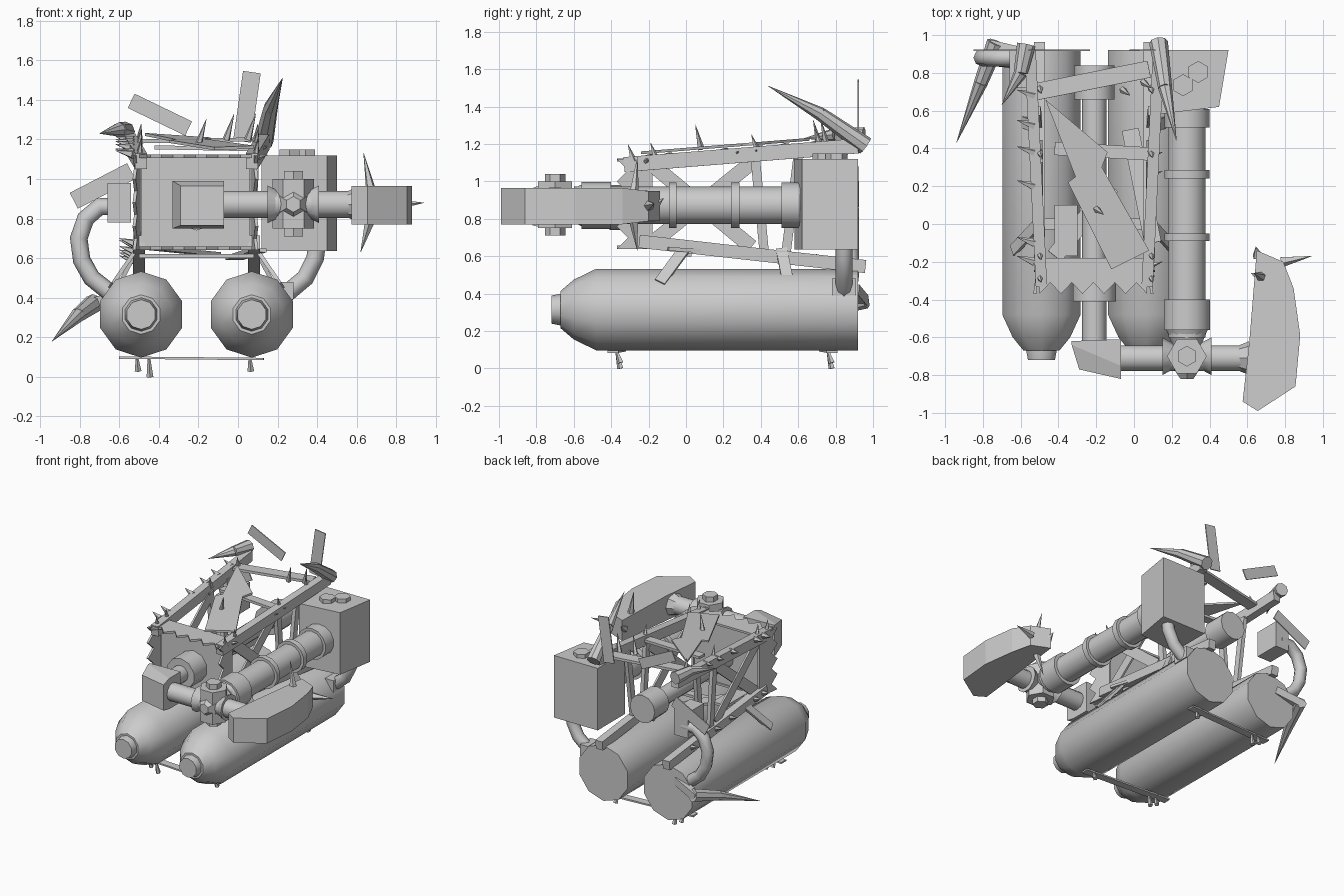
import bpy, bmesh, math
from mathutils import Vector, Matrix

grey = bpy.data.materials.new("scrap_grey")
grey.diffuse_color = (0.6, 0.6, 0.6, 1)


def finish(name, bm, smooth=False):
    bmesh.ops.recalc_face_normals(bm, faces=bm.faces)
    me = bpy.data.meshes.new(name)
    bm.to_mesh(me)
    bm.free()
    me.materials.append(grey)
    ob = bpy.data.objects.new(name, me)
    bpy.context.collection.objects.link(ob)
    if smooth:
        bpy.ops.object.select_all(action='DESELECT')
        ob.select_set(True)
        bpy.context.view_layer.objects.active = ob
        bpy.ops.object.shade_smooth_by_angle(angle=math.radians(40))
    return ob


def frame(a, b, hint):
    """Matrix with z along a->b, x near the hint, at the midpoint."""
    a, b = Vector(a), Vector(b)
    z = (b - a).normalized()
    x = Vector(hint)
    x = (x - z * x.dot(z)).normalized()
    m = Matrix((x, z.cross(x), z)).transposed().to_4x4()
    m.translation = (a + b) / 2
    return m, (b - a).length


def rod(name, a, b, r1, r2=None, n=12, hint=None, smooth=True):
    d = Vector(b) - Vector(a)
    if hint is None:
        hint = (0, 0, 1) if abs(d.z) < 0.8 * d.length else (1, 0, 0)
    m, length = frame(a, b, hint)
    bm = bmesh.new()
    bmesh.ops.create_cone(bm, cap_ends=True, segments=n, radius1=r1,
                          radius2=r1 if r2 is None else r2, depth=length, matrix=m)
    return finish(name, bm, smooth)


def plank(name, a, b, w, t, hint):
    m, length = frame(a, b, hint)
    bm = bmesh.new()
    bmesh.ops.create_cube(bm, size=1, matrix=m @ Matrix.Diagonal((w, t, length, 1)))
    return finish(name, bm)


def loft(name, loops, smooth=False):
    """Skin matching closed loops and cap both ends."""
    bm = bmesh.new()
    rings = [[bm.verts.new(p) for p in lp] for lp in loops]
    n = len(rings[0])
    for r, s in zip(rings, rings[1:]):
        for i in range(n):
            bm.faces.new((r[i], r[(i + 1) % n], s[(i + 1) % n], s[i]))
    bm.faces.new(rings[0])
    bm.faces.new(rings[-1])
    return finish(name, bm, smooth)


def lathe_y(name, x, z, prof, n=10, smooth=True):
    return loft(name, [[(x + r * math.sin(math.tau * i / n), y, z + r * math.cos(math.tau * i / n))
                        for i in range(n)] for y, r in prof], smooth)


def box(name, x0, x1, y0, y1, z0, z1):
    return loft(name, [[(x0, y0, z), (x1, y0, z), (x1, y1, z), (x0, y1, z)] for z in (z0, z1)])


def hose(name, pts, r):
    cu = bpy.data.curves.new(name, 'CURVE')
    cu.dimensions = '3D'
    cu.bevel_depth, cu.bevel_resolution, cu.use_fill_caps = r, 2, True
    sp = cu.splines.new('POLY')
    sp.points.add(len(pts) - 1)
    for p, c in zip(sp.points, pts):
        p.co = (*c, 1)
    cu.materials.append(grey)
    bpy.context.collection.objects.link(bpy.data.objects.new(name, cu))


def spike(a, d, r=0.02, n=5):
    a = Vector(a)
    rod("small_spike", a, a + Vector(d), r, 0.001, n, smooth=False)


# Twin tanks with nozzles
for x in (-0.49, 0.07):
    lathe_y("tank", x, 0.315, [(0.92, 0.218), (-0.48, 0.218), (-0.6, 0.16), (-0.67, 0.10)])
    lathe_y("tank_nozzle", x, 0.315, [(-0.6, 0.085), (-0.67, 0.085), (-0.72, 0.075)])

# Straps under the tanks, with downward studs
for y, tilt in ((-0.37, 0.02), (0.76, -0.02)):
    plank("tank_strap", (-0.6, y + tilt, 0.097), (0.13, y - tilt, 0.09), 0.06, 0.012, (0, 1, 0))
    for x, dz in ((-0.51, -0.06), (-0.45, -0.09), (0.06, -0.06)):
        rod("strap_stud", (x, y, 0.09), (x + 0.005, y + 0.02, 0.09 + dz), 0.008, 0.018, 5, smooth=False)

# Cargo box at the rear right, with hex bolts
loft("rear_box", [[(0.12, 0.58, z), (0.45, 0.62, z), (0.5, 0.92, z), (0.12, 0.92, z)] for z in (0.635, 1.12)])
for x, y in ((0.34, 0.805), (0.26, 0.735)):
    rod("box_bolt", (x, y, 1.11), (x, y, 1.15), 0.058, n=6, smooth=False)

# Long right pipe with collars
PX, PZ = 0.28, 0.872
lathe_y("arm_pipe", PX, PZ, [(0.62, 0.1), (-0.6, 0.1)], 14)
for y0, y1, r in ((0.51, 0.61, 0.122), (0.24, 0.285, 0.122), (-0.09, -0.05, 0.122), (-0.56, -0.4, 0.125)):
    lathe_y("pipe_collar", PX, PZ, [(y0, r), (y1, r)], 14)
lathe_y("pipe_taper", PX, PZ, [(-0.56, 0.11), (-0.68, 0.06)], 12)

# Cross joint at the end of the pipe
rod("joint_hub", (PX, -0.7, 0.75), (PX, -0.7, 1.0), 0.105, n=6, hint=(0, 1, 0), smooth=False)
rod("joint_cap", (PX, -0.7, 0.71), (PX, -0.7, 1.04), 0.055, n=6, smooth=False)
rod("cross_pipe", (-0.1, -0.71, PZ), (0.62, -0.71, PZ), 0.068)
for s in (-1, 1):
    rod("joint_cone", (PX + s * 0.13, -0.7, PZ), (PX, -0.7, PZ), 0.1, 0.03, 10)
lathe_y("joint_front", PX, PZ, [(-0.7, 0.13), (-0.82, 0.04)], 6, False)
rod("arm_flange", (0.55, -0.71, PZ), (0.61, -0.71, PZ), 0.065, 0.09, 8)

# Left weight block
loft("left_block", [
    [(-0.33, -0.62, 0.75), (-0.07, -0.61, 0.75), (-0.07, -0.61, 0.99), (-0.33, -0.62, 0.99)],
    [(-0.33, -0.64, 0.75), (-0.07, -0.75, 0.75), (-0.07, -0.75, 0.99), (-0.33, -0.64, 0.99)],
    [(-0.29, -0.77, 0.765), (-0.07, -0.82, 0.765), (-0.07, -0.82, 0.965), (-0.29, -0.77, 0.965)]])

# Right head, flat and angular, with spikes
head = [(0.65, -0.14), (0.79, -0.2), (0.845, -0.34), (0.88, -0.59), (0.855, -0.86),
        (0.655, -0.99), (0.575, -0.94), (0.61, -0.63)]
loft("right_head", [[(x, y, 0.868 + s * (0.08 if y > -0.3 else 0.097)) for x, y in head] for s in (-1, 1)])
spike((0.675, -0.28, 0.93), (-0.04, 0.02, 0.2), 0.028)
spike((0.67, -0.28, 0.80), (-0.05, 0.02, -0.17), 0.028)
spike((0.78, -0.2, 0.87), (0.16, 0.03, 0.01), 0.03)
spike((0.655, -0.17, 0.87), (-0.01, 0.05, 0.04), 0.03)

# Centre pipe through the cage
CX = -0.21
lathe_y("centre_pipe", CX, 0.86, [(0.7, 0.065), (-0.63, 0.065)], 12)
lathe_y("centre_flange", CX, 0.86, [(-0.2, 0.12), (-0.41, 0.12)], 10)
lathe_y("centre_cap", CX, 0.86, [(0.66, 0.108), (0.84, 0.108)], 12)

# Front panel with toothed edge strips
box("front_panel", -0.49, 0.06, -0.25, -0.19, 0.645, 1.115)


def toothed(name, lo, hi, n, place):
    edge = [(lo, -0.18)]
    for i in range(2 * n + 1):
        edge.append((lo + (hi - lo) * i / (2 * n), -0.37 if i % 2 == 0 else -0.31))
    edge.append((hi, -0.18))
    loft(name, [[place(u, y, t) for u, y in edge] for t in (-0.008, 0.008)])


for z in (0.65, 1.115):
    toothed("edge_strip", -0.5, 0.07, 5, lambda u, y, t: (u, y, z + t))
for x, lean in ((-0.5, -0.025), (0.07, 0.025)):
    toothed("side_strip", 0.64, 1.12, 4, lambda u, y, t: (x + t + lean * (-0.18 - y) / 0.19, y, u))

# Cage rails, posts and side braces, mirrored about the centre pipe
for s in (-1, 1):
    def X(d):
        return CX + s * d
    plank("top_rail", (X(0.28), -0.33, 1.09), (X(0.34), 0.92, 1.19), 0.08, 0.06, (0, 0, 1))
    plank("bottom_rail", (X(0.29), -0.25, 0.68), (X(0.29), 0.96, 0.545), 0.07, 0.06, (0, 0, 1))
    plank("mid_post", (X(0.29), 0.37, 1.13), (X(0.29), 0.42, 0.6), 0.05, 0.03, (0, 1, 0))
    plank("rear_post", (X(0.30), 0.6, 1.14), (X(0.29), 0.53, 0.58), 0.05, 0.03, (0, 1, 0))
    plank("side_brace", (X(0.29), -0.17, 1.08), (X(0.29), 0.35, 0.65), 0.08, 0.014, (0, 1, 1))
    plank("side_brace", (X(0.28), -0.17, 0.68), (X(0.28), 0.35, 1.1), 0.08, 0.014, (0, 1, -1))
    plank("tank_support", (X(0.3), 0.0, 0.65), (X(0.43), -0.14, 0.46), 0.06, 0.02, (0, 1, 0))
    plank("tank_support", (X(0.3), 0.51, 0.64), (X(0.43), 0.56, 0.39), 0.06, 0.02, (0, 1, 0))

# Cross bars on the top, floor and rear
plank("top_bar", (-0.52, 0.7, 1.19), (0.08, 0.82, 1.20), 0.09, 0.02, (0, 1, 0))
plank("top_bar", (-0.42, 0.4, 1.16), (0.1, 0.37, 1.15), 0.07, 0.02, (0, 1, 0))
plank("floor_bar", (-0.5, 0.0, 0.61), (0.08, 0.0, 0.61), 0.06, 0.02, (0, 1, 0))
plank("floor_brace", (-0.42, -0.17, 0.65), (-0.12, 0.2, 0.62), 0.09, 0.02, (1, -1, 0))
plank("floor_brace", (-0.02, 0.5, 0.6), (0.1, -0.1, 0.64), 0.09, 0.02, (1, 0, 0))
box("floor_plate", -0.42, -0.3, -0.17, 0.1, 0.64, 0.66)

# Jagged roof plate
shard = [(-0.47, 0.66), (-0.14, 0.38), (-0.17, 0.30), (0.08, -0.14), (-0.12, -0.24), (-0.35, 0.22), (-0.31, 0.25)]
loft("roof_plate", [[(x, y, 1.165 + 0.08 * y + t) for x, y in shard] for t in (0, 0.015)])

# Loose planks at the rear
plank("rear_plank", (-0.54, 0.92, 1.395), (-0.25, 0.92, 1.255), 0.08, 0.008, (1, 0, 2))
plank("rear_plank", (0.07, 0.92, 1.54), (0.02, 0.92, 1.19), 0.09, 0.008, (1, 0, 0))
plank("rear_plank", (-0.83, 0.92, 0.89), (-0.54, 0.92, 1.04), 0.09, 0.008, (-1, 0, 2))

# Hoses and their fittings
box("hose_box", -0.66, -0.54, 0.72, 0.92, 0.78, 0.98)
hose("left_hose", [(-0.6, 0.88, 0.86), (-0.7, 0.88, 0.86), (-0.77, 0.88, 0.80), (-0.805, 0.88, 0.7),
                   (-0.79, 0.88, 0.59), (-0.74, 0.88, 0.5), (-0.64, 0.87, 0.42)], 0.045)
hose("right_hose", [(0.4, 0.845, 0.68), (0.39, 0.845, 0.6), (0.34, 0.845, 0.5), (0.22, 0.845, 0.4)], 0.045)
box("hose_fitting", 0.18, 0.28, 0.78, 0.91, 0.39, 0.48)

# Large horns with a slight bend
for a, b, c in (((0.13, 0.96, 1.19), (0.165, 0.72, 1.36), (0.225, 0.44, 1.51)),
                ((-0.57, 0.95, 1.24), (-0.60, 0.8, 1.25), (-0.70, 0.63, 1.23)),
                ((-0.73, 0.96, 0.37), (-0.81, 0.75, 0.31), (-0.94, 0.43, 0.18))):
    rod("horn_base", a, b, 0.05, 0.037, 8)
    rod("horn_tip", b, c, 0.037, 0.001, 8)
plank("horn_mount", (-0.55, 0.9, 0.42), (-0.76, 0.95, 0.36), 0.06, 0.05, (0, 0, 1))

# Small spikes along the rails
for y in (-0.28, -0.16, 0.38, 0.72):
    for x in (-0.5, 0.09):
        spike((x, y, 1.13 + 0.08 * y), (0.01, -0.03, 0.09))
for y in (-0.2, -0.1, 0.2, 0.38, 0.52, 0.68):
    spike((-0.53, y, 1.14 + 0.08 * y), (-0.09, 0.03, 0.02), 0.025)
    spike((-0.51, y, 0.65 - 0.1 * y), (-0.09, 0.02, 0.03), 0.025)
for y in (-0.22, 0.26, 0.36):
    spike((0.08, y, 1.12 + 0.08 * y), (0.07, 0.02, 0.02))
for x, y in ((-0.2, 0.08), (-0.06, 0.71), (0.05, 0.75)):
    spike((x, y, 1.17 + 0.04 * y), (0.04, -0.03, 0.13))
